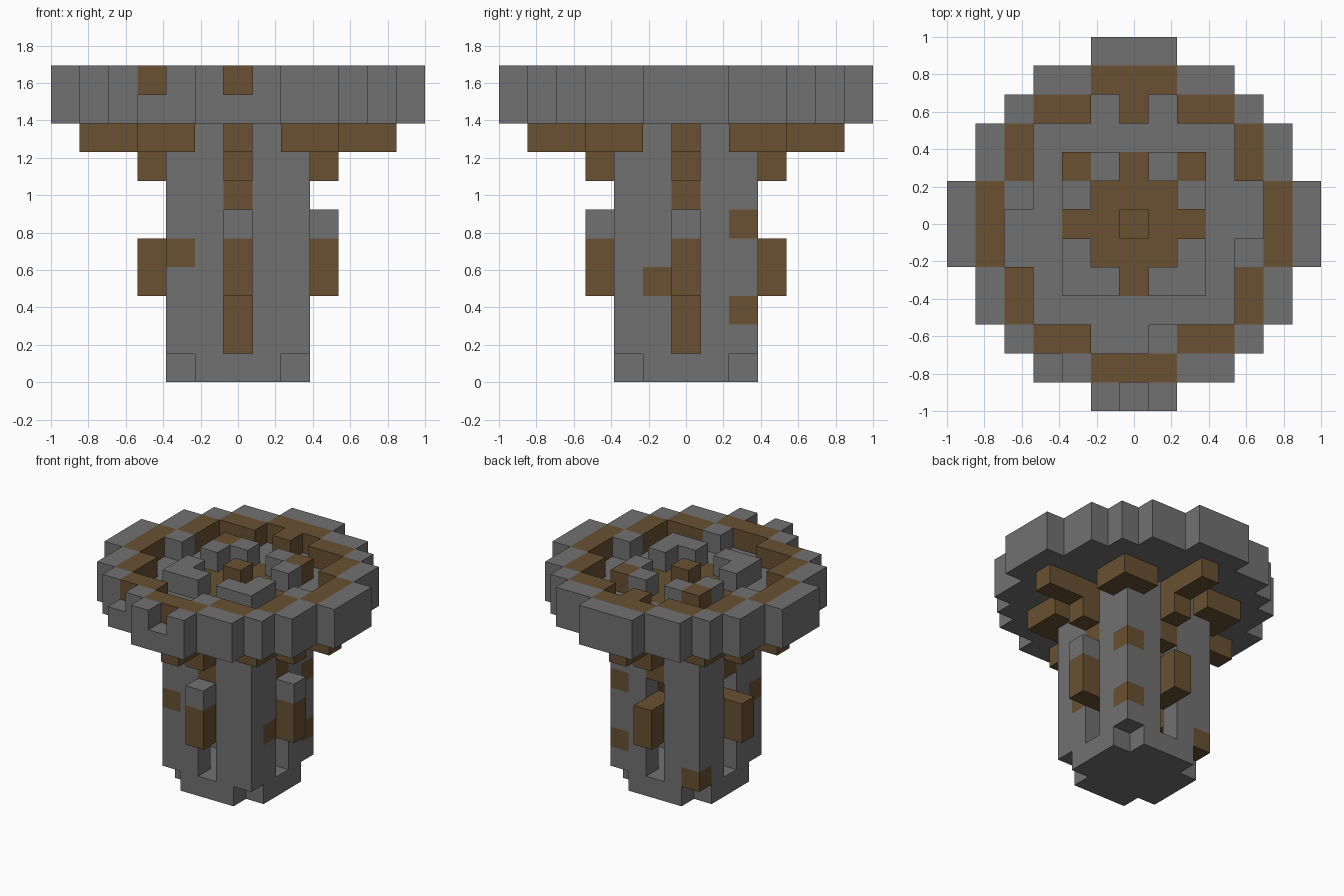
import bpy, bmesh
from itertools import product
from mathutils import Vector

if "Cube" in bpy.data.objects:
    bpy.data.objects.remove(bpy.data.objects["Cube"], do_unlink=True)

U = 2 / 13  # edge of one block


def make_material(name, rgb):
    m = bpy.data.materials.new(name)
    m.use_nodes = True
    m.diffuse_color = (*rgb, 1)
    bsdf = m.node_tree.nodes["Principled BSDF"]
    bsdf.inputs["Base Color"].default_value = (*rgb, 1)
    bsdf.inputs["Roughness"].default_value = 0.9
    return m


STONE = make_material("grey stone", (0.165, 0.165, 0.165))
WOOD = make_material("brown wood", (0.14, 0.082, 0.032))

parts = {}  # part name -> (blocks, blocks painted brown)


def box(xs, ys, zs):
    return set(product(xs, ys, zs))


def spin(cells):
    """Repeat blocks on all four sides."""
    out = set()
    for x, y, z in cells:
        out |= {(x, y, z), (-y, x, z), (-x, -y, z), (y, -x, z)}
    return out


def part(name, cells, brown=()):
    parts[name] = (set(cells), set(brown))


# Hollow shaft: notched foot, a slot in the middle of each wall
five, three = range(-2, 3), range(-1, 2)
shaft = box(five, five, range(9)) - box(three, three, range(1, 9))
shaft -= spin({(2, 2, 0)})
shaft -= spin(box([2], [0], range(1, 6)))
beam_ends = spin({(2, 0, 6)})
odd_blocks = {(2, 2, 5), (2, 2, 2), (-2, 2, 1), (-2, -2, 4), (2, -1, 3)}
part("shaft", shaft, beam_ends | odd_blocks)
part("inner_post", box([0], [0], range(1, 9)), box([0], [0], range(9)))

# Wooden buttresses filling the slots, two of them capped with stone
buttress = spin(box([2, 3], [0], [3, 4]))
part("buttresses", buttress, buttress)
part("buttress_caps", {(3, 0, 5), (0, -3, 5)})

# Brackets under the platform: straight arms and corner angles
arms = spin(box([3, 4, 5], [0], [8]) | {(3, 0, 7)})
part("arm_brackets", arms, arms)
angles = spin({(3, 3, 8), (3, 2, 8), (2, 3, 8)})
part("corner_brackets", angles, angles)

# Round platform, its floor painted brown around the middle
HALF_WIDTH = [6, 6, 5, 5, 4, 3, 1]


def disc(z):
    return {(x, y, z) for x, y in product(range(-6, 7), repeat=2)
            if abs(x) <= HALF_WIDTH[abs(y)]}


hearth = box(three, three, [9]) | spin({(2, 0, 9)})
part("platform", disc(9), hearth)

# Parapet: stone outside, wooden walkway inside, two gaps at the front
walkway = spin(box([5], three, [10]) | box([4], [2, 3, -2, -3], [10]))
edge = spin(box([6], three, [10]) | box([5], [2, 3, -2, -3], [10]) | {(4, 4, 10)})
edge -= {(0, -6, 10), (-3, -5, 10)}
part("parapet", edge | walkway, walkway)
part("parapet_steps", {(1, -4, 10), (-4, 1, 10), (4, -1, 10), (0, 4, 10)}, {(0, 4, 10)})

# Low inner ring with open middles, and the post top
ring = spin({(2, 2, 10), (2, 1, 10), (1, 2, 10)})
part("inner_ring", ring, {(2, 2, 10), (-2, 2, 10)})
part("post_top", {(0, 0, 10)}, {(0, 0, 10)})

solid = set().union(*(cells for cells, _ in parts.values()))


def build(name, cells, brown):
    """Make one mesh from the exposed sides of its blocks."""
    bm = bmesh.new()
    for cell in sorted(cells):
        centre = Vector(cell) + Vector((0, 0, 0.5))
        for axis, sign in product(range(3), (-1, 1)):
            n = Vector((0, 0, 0))
            n[axis] = sign
            if tuple(int(c + d) for c, d in zip(cell, n)) in solid:
                continue
            u = Vector((0, 0, 0))
            u[(axis + 1) % 3] = 1
            v = n.cross(u)
            corners = [-u - v, u - v, u + v, v - u]
            f = bm.faces.new([bm.verts.new((centre + (n + c) / 2) * U) for c in corners])
            f.material_index = int(cell in brown)
    bmesh.ops.remove_doubles(bm, verts=bm.verts, dist=0.001)
    bmesh.ops.dissolve_limit(bm, angle_limit=0.01, verts=bm.verts, edges=bm.edges,
                             delimit={'MATERIAL'})
    mesh = bpy.data.meshes.new(name)
    bm.to_mesh(mesh)
    bm.free()
    mesh.materials.append(STONE)
    mesh.materials.append(WOOD)
    bpy.context.collection.objects.link(bpy.data.objects.new(name, mesh))


for name, (cells, brown) in parts.items():
    if cells:
        build(name, cells, brown)
